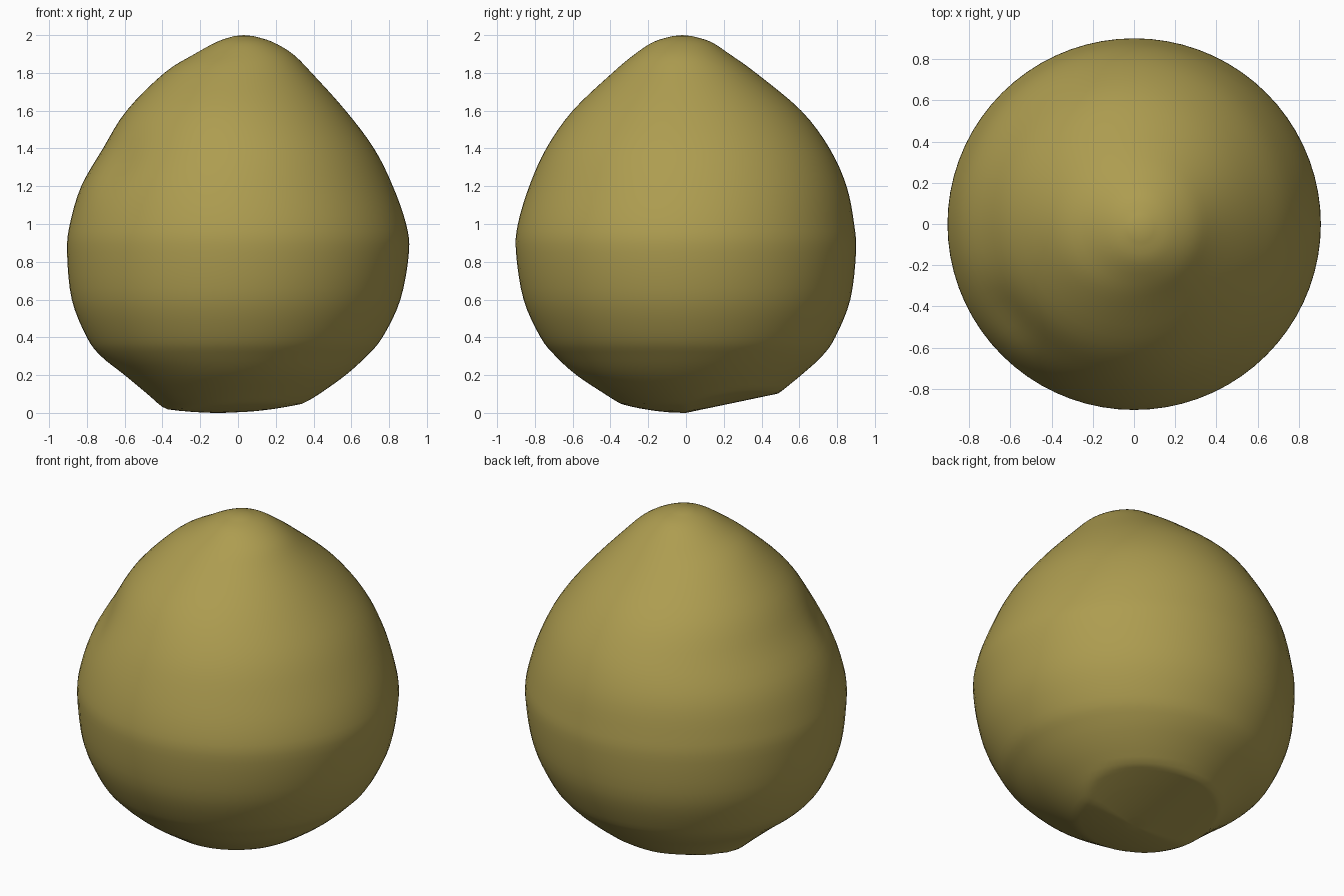
import bpy, bmesh, math
from mathutils import Vector

if "Cube" in bpy.data.objects:
    bpy.data.objects.remove(bpy.data.objects["Cube"])

# Cross-sections: height, then extents to left (-x), right (+x), front (-y), back (+y)
RINGS = [
    (-0.03, 0.32, 0.26, 0.24, 0.36),
    (0.03, 0.40, 0.32, 0.32, 0.43),
    (0.10, 0.48, 0.43, 0.43, 0.49),
    (0.20, 0.60, 0.57, 0.58, 0.61),
    (0.30, 0.725, 0.68, 0.69, 0.72),
    (0.40, 0.80, 0.765, 0.77, 0.79),
    (0.60, 0.88, 0.86, 0.86, 0.87),
    (0.85, 0.905, 0.905, 0.90, 0.90),
    (1.00, 0.89, 0.89, 0.89, 0.89),
    (1.20, 0.83, 0.82, 0.83, 0.85),
    (1.40, 0.715, 0.72, 0.74, 0.76),
    (1.60, 0.59, 0.57, 0.60, 0.61),
    (1.80, 0.39, 0.39, 0.39, 0.37),
    (1.90, 0.23, 0.29, 0.27, 0.23),
    (1.965, 0.11, 0.18, 0.17, 0.13),
    (1.995, 0.02, 0.08, 0.07, 0.03),
]
SEG, SUB = 72, 4


def spline(a, b, c, d, t):
    return [0.5 * (2 * q + (r - p) * t + (2 * p - 5 * q + 4 * r - s) * t * t
                   + (3 * q - p - 3 * r + s) * t ** 3) for p, q, r, s in zip(a, b, c, d)]


def floor_height(x, y):
    # gently rounded base, sloping up to the back
    return (0.21 * y if y > 0 else 0.4 * y * y) + 0.25 * (x + 0.1) ** 2


# Smoothly interpolated sections
sections = []
n = len(RINGS)
for i in range(n - 1):
    for k in range(SUB):
        sections.append(spline(RINGS[max(i - 1, 0)], RINGS[i], RINGS[i + 1],
                               RINGS[min(i + 2, n - 1)], k / SUB))
sections.append(RINGS[-1])

# Body surface
bm = bmesh.new()
loops = []


def ring(section, scale=1.0):
    z, l, r, f, b = section
    loop = []
    for s in range(SEG):
        a = 2 * math.pi * s / SEG
        x = ((r - l) / 2 + (r + l) / 2 * math.cos(a)) * scale
        y = ((b - f) / 2 + (b + f) / 2 * math.sin(a)) * scale
        p = Vector((x, y, z))
        # shallow dent on the front left shoulder
        d = (p - Vector((-0.60, -0.42, 1.28))).length
        p -= Vector((-0.8, -0.5, 0.3)) * 0.025 * math.exp(-(d / 0.16) ** 2)
        p.z = max(p.z, floor_height(p.x, p.y))
        if scale < 1:
            p.z = floor_height(p.x, p.y)
        loop.append(bm.verts.new(p))
    loops.append(loop)


for sc in (0.25, 0.5, 0.75):
    ring(RINGS[0], sc)
for sec in sections:
    ring(sec)
for lo, hi in zip(loops, loops[1:]):
    for s in range(SEG):
        t = (s + 1) % SEG
        bm.faces.new((lo[s], lo[t], hi[t], hi[s]))

# Close the base and the tip
bottom = bm.verts.new((-0.01, 0.0, 0.003))
top = bm.verts.new((0.03, -0.02, 2.0))
for s in range(SEG):
    t = (s + 1) % SEG
    bm.faces.new((bottom, loops[0][t], loops[0][s]))
    bm.faces.new((top, loops[-1][s], loops[-1][t]))
bmesh.ops.recalc_face_normals(bm, faces=bm.faces)

mesh = bpy.data.meshes.new("rounded_body")
bm.to_mesh(mesh)
bm.free()
body = bpy.data.objects.new("rounded_body", mesh)
bpy.context.collection.objects.link(body)

mat = bpy.data.materials.new("olive yellow")
mat.diffuse_color = (0.42, 0.335, 0.08, 1)
mat.use_nodes = True
mat.node_tree.nodes["Principled BSDF"].inputs["Base Color"].default_value = mat.diffuse_color
mesh.materials.append(mat)

bpy.context.view_layer.objects.active = body
body.select_set(True)
bpy.ops.object.shade_smooth_by_angle(angle=math.radians(50))
